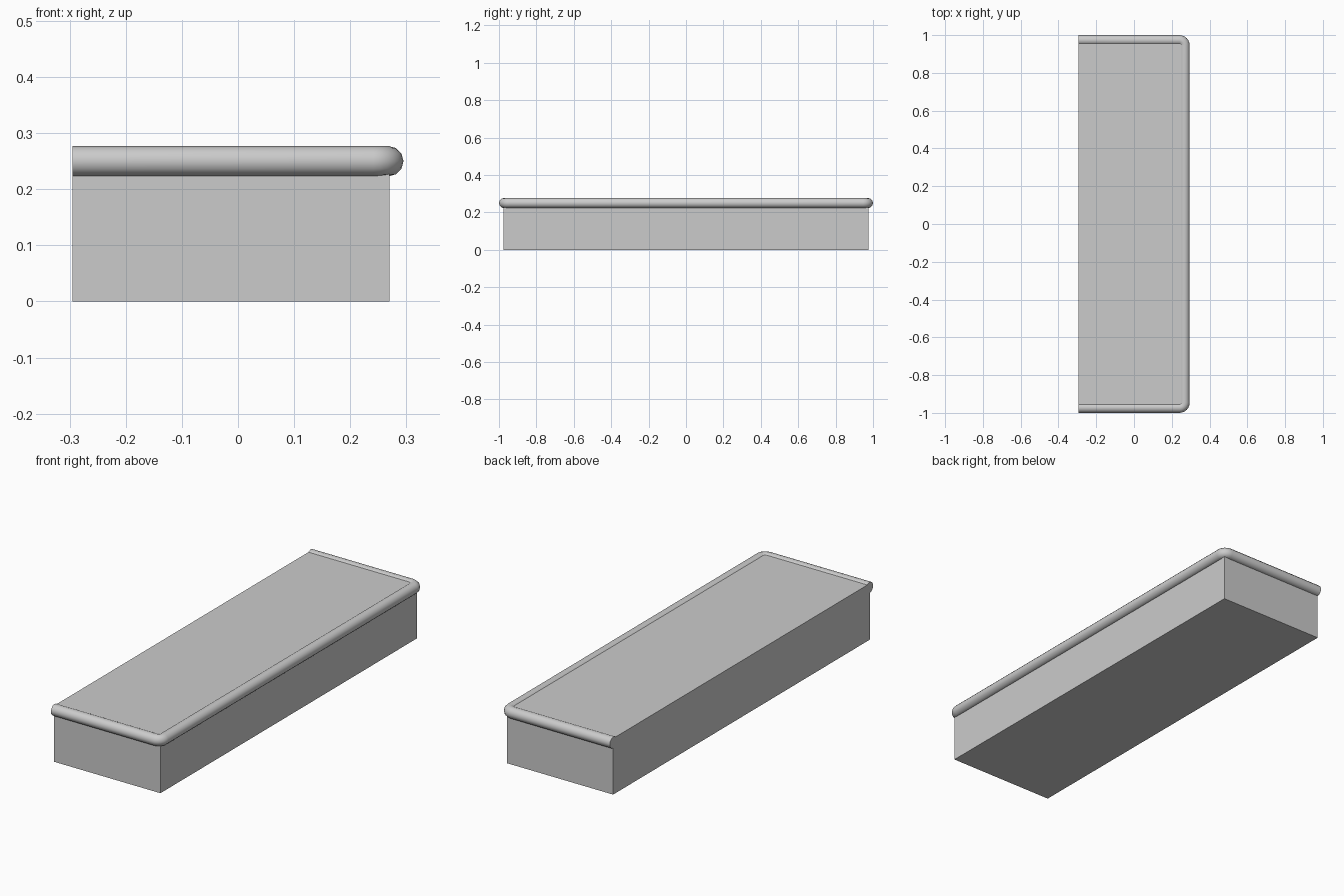
import bpy, math

if "Cube" in bpy.data.objects:
    bpy.data.objects.remove(bpy.data.objects["Cube"])

X0, X1, Y1 = -0.295, 0.27, 0.975   # body extents
TOP, RAIL_Z, RAIL_R = 0.27, 0.25, 0.027

# Step body: plain box
bpy.ops.mesh.primitive_cube_add(size=1, location=((X0 + X1) / 2, 0, TOP / 2))
body = bpy.context.object
body.name = "step_body"
body.scale = (X1 - X0, 2 * Y1, TOP)
bpy.ops.object.transform_apply(location=False, rotation=False, scale=True)

# Rounded nosing path: two sides and the long edge, with rounded corners
cx, cy, bend, steps = 0.268, 0.973, 0.028, 6
half = [(X0, -cy)]
for i in range(steps + 1):
    a = -math.pi / 2 + i * math.pi / 2 / steps
    half.append((cx - bend + bend * math.cos(a), -cy + bend + bend * math.sin(a)))
path = half + [(x, -y) for x, y in reversed(half)]

curve = bpy.data.curves.new("nosing", "CURVE")
curve.dimensions = "3D"
curve.bevel_depth = RAIL_R
curve.bevel_resolution = 4
curve.use_fill_caps = True
spline = curve.splines.new("POLY")
spline.points.add(len(path) - 1)
for p, (x, y) in zip(spline.points, path):
    p.co = (x, y, RAIL_Z, 1)
nosing = bpy.data.objects.new("nosing", curve)
bpy.context.collection.objects.link(nosing)

# Convert to mesh and smooth
bpy.ops.object.select_all(action="DESELECT")
nosing.select_set(True)
bpy.context.view_layer.objects.active = nosing
bpy.ops.object.convert(target="MESH")
bpy.ops.object.shade_smooth_by_angle(angle=math.radians(40))
